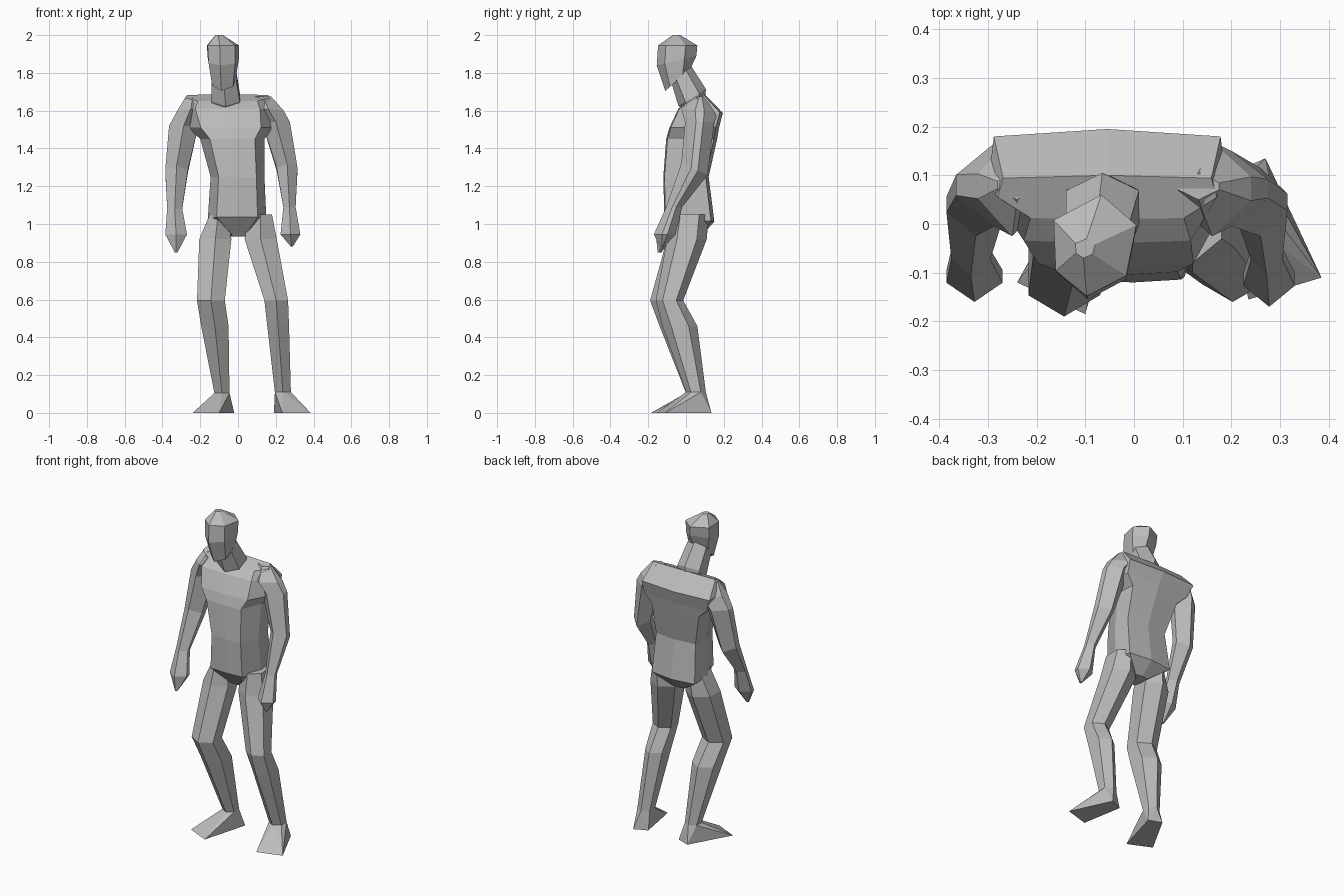
import bpy
import bmesh

default_cube = bpy.data.objects.get("Cube")
if default_cube:
    bpy.data.objects.remove(default_cube, do_unlink=True)

# One plain grey for the whole figure
grey = bpy.data.materials.new("plain_grey")
grey.use_nodes = True
colour = (0.5, 0.5, 0.5, 1)
grey.diffuse_color = colour
grey.node_tree.nodes["Principled BSDF"].inputs["Base Color"].default_value = colour

# Unit cross-sections, front is -y
HEXAGON = [(0, -1), (1, -.5), (1, .5), (0, 1), (-1, .5), (-1, -.5)]
LOZENGE = [(0, -1), (1, -.25), (1, .25), (0, 1), (-1, .25), (-1, -.25)]
TURNED = [(-.2, -1), (.75, -.6), (1, .4), (.15, 1), (-1, .5), (-.95, -.5)]
CHEST = [(-.7, -.95), (0, -1), (.7, -.95), (1, 0),
         (.95, .87), (0, 1), (-.95, .87), (-1, 0)]


def section(shape, x0, x1, y0, y1, z, tilt=0):
    """Fit a cross-section to a box; tilt lifts the back and drops the front."""
    middle_x, middle_y = (x0 + x1) / 2, (y0 + y1) / 2
    half_x, half_y = (x1 - x0) / 2, (y1 - y0) / 2
    return [(middle_x + u * half_x, middle_y + v * half_y, z + v * tilt)
            for u, v in shape]


def finish(name, bm):
    bmesh.ops.recalc_face_normals(bm, faces=bm.faces[:])
    mesh = bpy.data.meshes.new(name)
    bm.to_mesh(mesh)
    bm.free()
    mesh.materials.append(grey)
    part = bpy.data.objects.new(name, mesh)
    bpy.context.scene.collection.objects.link(part)
    return part


def loft(name, shape, boxes):
    """Skin a stack of cross-sections and close both ends."""
    bm = bmesh.new()
    rings = [[bm.verts.new(point) for point in section(shape, *box)]
             for box in boxes]
    count = len(shape)
    for lower, upper in zip(rings, rings[1:]):
        for i in range(count):
            j = (i + 1) % count
            bm.faces.new((lower[i], lower[j], upper[j], upper[i]))
    bm.faces.new(rings[0])
    bm.faces.new(rings[-1])
    return finish(name, bm)


def foot(name, sole, ankle):
    """Wedge from a four-cornered sole up to the ankle section."""
    bm = bmesh.new()
    for x, y in sole:
        bm.verts.new((x, y, 0))
    for point in section(HEXAGON, *ankle):
        bm.verts.new(point)
    bmesh.ops.convex_hull(bm, input=bm.verts[:])
    return finish(name, bm)


# Torso from the crotch up to the sloping shoulder line
loft("torso", CHEST, [
    (-.04, .05, -.03, .08, .935),
    (-.16, .15, -.115, .15, 1.025, -.012),
    (-.145, .14, -.12, .12, 1.25),
    (-.20, .14, -.105, .165, 1.45),
    (-.265, .19, -.088, .175, 1.51),
    (-.30, .19, -.04, .195, 1.60, -.012),
    (-.28, .17, .01, .10, 1.668, .018),
])

# Neck leaning forward out of the chest, and head
loft("neck", HEXAGON, [
    (-.13, .0, .01, .10, 1.59),
    (-.14, .01, -.04, .105, 1.67, .045),
    (-.14, -.01, -.075, .025, 1.79, .05),
])
loft("head", TURNED, [
    (-.14, -.01, -.11, .02, 1.76, .055),
    (-.16, .005, -.155, .055, 1.865, .025),
    (-.165, .005, -.148, .06, 1.945),
    (-.12, -.08, -.07, -.03, 2.0),
])

# Arms from the shoulder down to the fingertips
loft("right_arm", LOZENGE, [
    (-.28, -.20, .05, .11, 1.668),
    (-.32, -.18, -.025, .18, 1.60, -.01),
    (-.365, -.21, -.005, .165, 1.52),
    (-.385, -.265, -.025, .105, 1.28, -.03),
    (-.375, -.295, -.105, -.02, 1.08),
    (-.385, -.27, -.16, -.055, .945),
    (-.335, -.32, -.15, -.13, .85),
])
loft("left_arm", LOZENGE, [
    (.09, .175, .05, .105, 1.675),
    (.08, .24, -.025, .17, 1.60, -.01),
    (.125, .275, -.005, .15, 1.54),
    (.205, .315, -.025, .115, 1.29, -.03),
    (.24, .305, -.105, -.02, 1.09),
    (.225, .33, -.17, -.055, .945),
    (.28, .29, -.135, -.115, .88),
])

# Legs from the hip down, knees bent forward
right_ankle = (-.125, -.045, .0, .10, .105)
left_ankle = (.195, .28, .0, .105, .11)
loft("right_leg", HEXAGON, [
    (-.15, -.06, -.08, .12, 1.05),
    (-.205, -.035, -.10, .11, .92),
    (-.217, -.07, -.19, -.015, .595),
    (-.195, -.05, -.14, .06, .46),
    right_ankle,
])
loft("left_leg", HEXAGON, [
    (.06, .18, -.08, .12, 1.05),
    (.035, .205, -.10, .11, .92),
    (.14, .265, -.16, -.015, .595),
    (.155, .27, -.125, .06, .46),
    left_ankle,
])

# Splayed feet, soles listed from outer toe to outer heel
foot("right_foot", [(-.24, -.12), (-.10, -.185), (-.02, .10), (-.10, .13)],
     right_ankle)
foot("left_foot", [(.385, -.11), (.235, -.155), (.19, .10), (.27, .135)],
     left_ankle)
